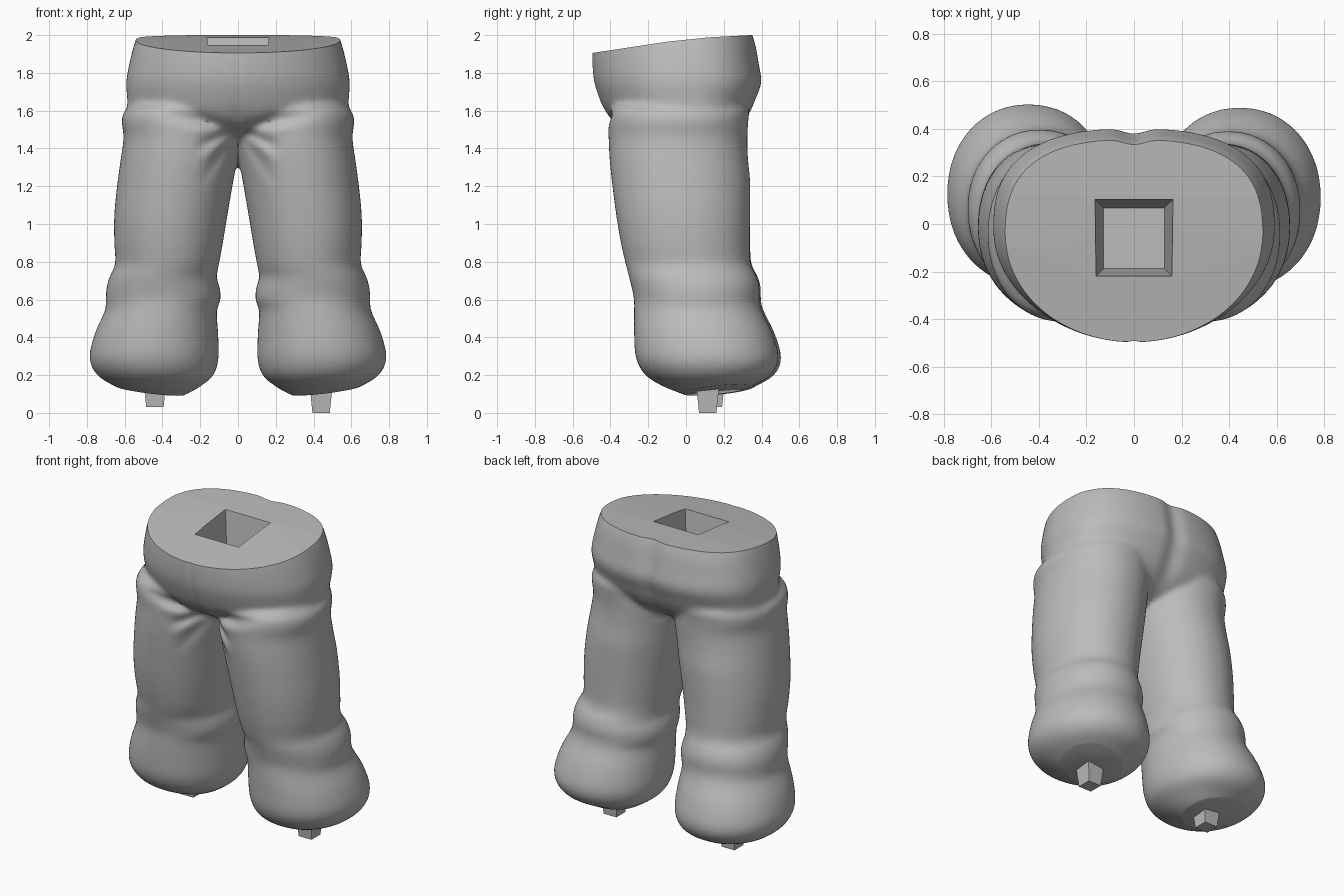
import bpy, bmesh, math
from mathutils import Vector

cube = bpy.data.objects.get("Cube")
if cube:
    bpy.data.objects.remove(cube, do_unlink=True)

grey = bpy.data.materials.new("plain_grey")
grey.use_nodes = True
grey.diffuse_color = (0.5, 0.5, 0.5, 1)
grey.node_tree.nodes["Principled BSDF"].inputs["Base Color"].default_value = (0.5, 0.5, 0.5, 1)


def finish(bm, name):
    """Turn a bmesh into a linked object with the grey material."""
    bmesh.ops.recalc_face_normals(bm, faces=bm.faces)
    mesh = bpy.data.meshes.new(name)
    bm.to_mesh(mesh)
    bm.free()
    mesh.materials.append(grey)
    obj = bpy.data.objects.new(name, mesh)
    bpy.context.collection.objects.link(obj)
    return obj


def activate(obj):
    bpy.ops.object.select_all(action="DESELECT")
    obj.select_set(True)
    bpy.context.view_layer.objects.active = obj


def apply(obj, kind, **settings):
    activate(obj)
    mod = obj.modifiers.new(kind.lower(), kind)
    for key, value in settings.items():
        setattr(mod, key, value)
    bpy.ops.object.modifier_apply(modifier=mod.name)


def cut(obj, cutter):
    cutter.hide_render = True
    apply(obj, "BOOLEAN", object=cutter, operation="DIFFERENCE", solver="EXACT")
    bpy.data.objects.remove(cutter, do_unlink=True)


def spline(rows, steps=4):
    """Smooth curve through all rows of numbers."""
    rows = [Vector(r) for r in rows]
    out = []
    for i in range(len(rows) - 1):
        a, b, c, d = (rows[min(max(i + k, 0), len(rows) - 1)] for k in (-1, 0, 1, 2))
        for s in range(steps):
            t = s / steps
            out.append(b + (c - a) * (t / 2) + (a * 2 - b * 5 + c * 4 - d) * (t * t / 2)
                       + (b * 3 - a - c * 3 + d) * (t ** 3 / 2))
    return out + [rows[-1]]


def loft(bm, rows, side=1, mid_y=None, front_pow=2.1, back_pow=2.1, lean=0, n=64):
    """Skin rounded sections given as z, inner x, outer x, front y, back y."""
    rings = []
    for z, x0, x1, y0, y1 in spline(rows):
        cy = (y0 + y1) / 2 if mid_y is None else mid_y
        ring = []
        for k in range(n):
            a = math.tau * k / n
            c, s = math.cos(a), math.sin(a)
            e = 2 / (back_pow if s > 0 else front_pow)
            x = (x0 + x1) / 2 + (x1 - x0) / 2 * math.copysign(abs(c) ** e, c)
            y = cy + (y1 - cy if s > 0 else cy - y0) * math.copysign(abs(s) ** e, s)
            ring.append(bm.verts.new((side * x, y + lean * max(0, 1 - z), z)))
        rings.append(ring)
    for low, high in zip(rings, rings[1:]):
        for k in range(n):
            j = (k + 1) % n
            bm.faces.new((low[k], low[j], high[j], high[k]))
    bm.faces.new(rings[0])
    bm.faces.new(rings[-1])


def frustum(name, x, y, z0, z1, low, high):
    bm = bmesh.new()
    bmesh.ops.create_cube(bm, size=2)
    for v in bm.verts:
        r, z = (high, z1) if v.co.z > 0 else (low, z0)
        v.co = (x + v.co.x * r, y + v.co.y * r, z)
    return finish(bm, name)


# Leg sections: thigh, cuff fold and flared lower leg
leg = [
    (.06, .36, .50, .06, .20), (.10, .27, .56, -.02, .28), (.14, .20, .65, -.12, .35),
    (.20, .13, .745, -.215, .45), (.29, .103, .786, -.265, .49), (.42, .105, .758, -.275, .458),
    (.54, .112, .705, -.275, .402), (.60, .092, .70, -.275, .388), (.66, .096, .697, -.287, .39),
    (.72, .112, .68, -.302, .375), (.79, .10, .65, -.32, .342), (.90, .08, .655, -.345, .338),
    (1.05, .055, .655, -.37, .34), (1.22, .026, .638, -.392, .34), (1.35, .001, .62, -.405, .328),
    (1.46, -.02, .606, -.41, .325), (1.55, -.02, .616, -.412, .33), (1.61, .0, .59, -.40, .33),
    (1.68, .1, .50, -.30, .25),
]
# Hip sections: z, half width, front, back
hips = [
    (1.40, .12, -.12, .10), (1.46, .36, -.26, .22), (1.53, .55, -.38, .30),
    (1.60, .583, -.43, .345), (1.66, .586, -.458, .37), (1.75, .592, -.487, .402),
    (1.85, .575, -.497, .388), (1.95, .55, -.495, .37), (2.03, .52, -.485, .345),
    (2.10, .49, -.47, .33),
]

bm = bmesh.new()
loft(bm, leg)
loft(bm, leg, side=-1, lean=.02)
loft(bm, [(z, -w, w, f, b) for z, w, f, b in hips], mid_y=-.02, front_pow=2, back_pow=2.6)
trousers = finish(bm, "trousers")
apply(trousers, "REMESH", mode="VOXEL", voxel_size=.016)
apply(trousers, "SMOOTH", factor=.5, iterations=6)

# Cloth folds fanning out of the crotch: angle, length, depth, width
folds = [(13, .50, .028, .035), (1, .30, -.016, .03), (-24, .26, .03, .028),
         (-40, .30, -.014, .03), (-56, .36, .022, .03)]
normals = [v.normal.copy() for v in trousers.data.vertices]
for v, normal in zip(trousers.data.vertices, normals):
    x, z = abs(v.co.x), v.co.z
    facing = max(0, -normal.y)
    if v.co.y < -.05 and facing > 0:
        push = .02 * math.exp(-(x * x + (z - 1.5) ** 2) / .004)
        for angle, length, depth, width in folds:
            a = math.radians(angle)
            along = x * math.cos(a) + (z - 1.5) * math.sin(a)
            across = (z - 1.5) * math.cos(a) - x * math.sin(a)
            if 0 < along < length:
                fade = math.sin(math.pi * (along / length) ** .6)
                push += depth * fade * math.exp(-(across / width) ** 2)
        if z > 1.55:
            push += .006 * math.exp(-(x / .02) ** 2)
        v.co.y += push * facing
    elif v.co.y > .15 and z > 1.4:
        # Seat cleft
        v.co.y -= .022 * math.exp(-(x / .06) ** 2) * max(0, normal.y)
apply(trousers, "SMOOTH", factor=.5, iterations=2)

# Sloping waist
bm = bmesh.new()
slope = [(-.8, 1.865), (-.5, 1.905), (-.1, 1.965), (.12, 1.988), (.34, 2.0), (.8, 2.01)]
outline = slope + [(.8, 2.4), (-.8, 2.4)]
face = bm.faces.new([bm.verts.new((-1, y, z)) for y, z in outline])
side = bmesh.ops.extrude_face_region(bm, geom=[face])
bmesh.ops.translate(bm, vec=(2, 0, 0), verts=[g for g in side["geom"] if isinstance(g, bmesh.types.BMVert)])
cut(trousers, finish(bm, "waist_cutter"))

# Tapered square socket in the waist
cut(trousers, frustum("socket_cutter", 0, -.06, 1.68, 2.1, .128, .177))

# Tilted flat soles and ankle pegs
for name, s, y, z in (("left_peg", 1, .115, 0), ("right_peg", -1, .145, .03)):
    sole = frustum("sole_cutter", 0, 0, -.4, 0, .45, .45)
    sole.location = (s * .44, y + .015, .115)
    sole.rotation_euler = (.1, -.12 * s, 0)
    cut(trousers, sole)
    frustum(name, s * .44, y, z, z + .16, .046, .062)

activate(trousers)
bpy.ops.object.shade_smooth_by_angle(angle=math.radians(38))
